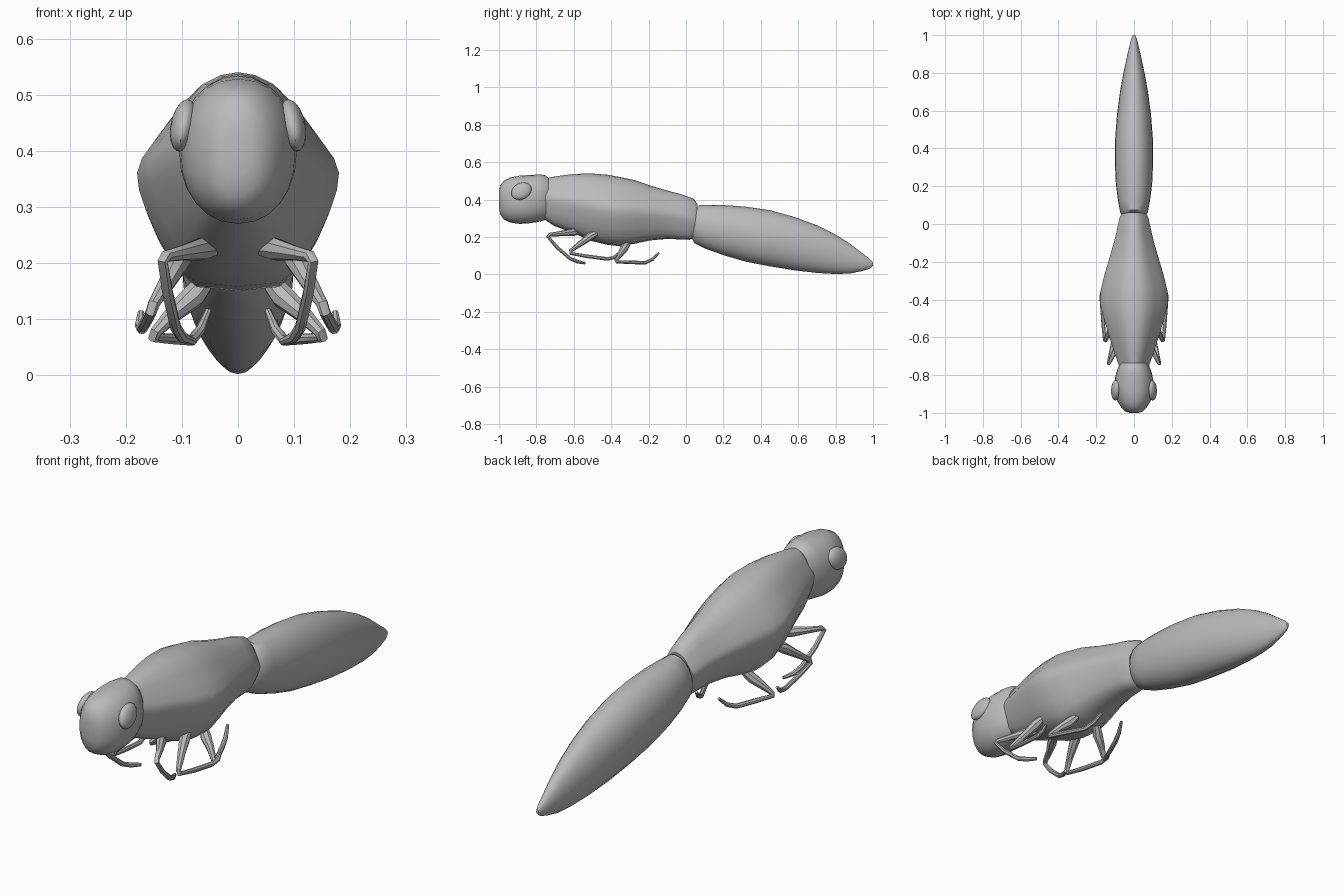
import bpy, bmesh, math
from mathutils import Matrix, Vector

cube = bpy.data.objects.get("Cube")
if cube:
    bpy.data.objects.remove(cube, do_unlink=True)

grey = bpy.data.materials.new("plain_grey")
grey.use_nodes = True
grey.diffuse_color = (0.5, 0.5, 0.5, 1)
grey.node_tree.nodes["Principled BSDF"].inputs["Base Color"].default_value = grey.diffuse_color


def finish(name, bm):
    """Turn a bmesh into a smooth-shaded grey object."""
    bmesh.ops.recalc_face_normals(bm, faces=bm.faces)
    mesh = bpy.data.meshes.new(name)
    bm.to_mesh(mesh)
    bm.free()
    mesh.materials.append(grey)
    obj = bpy.data.objects.new(name, mesh)
    bpy.context.collection.objects.link(obj)
    bpy.ops.object.select_all(action='DESELECT')
    obj.select_set(True)
    bpy.context.view_layer.objects.active = obj
    bpy.ops.object.shade_smooth_by_angle(angle=math.radians(40))
    return obj


def bridge(bm, rings):
    """Skin a row of equal rings and close both ends."""
    loops = [[bm.verts.new(p) for p in ring] for ring in rings]
    n = len(loops[0])
    for a, b in zip(loops, loops[1:]):
        for i in range(n):
            j = (i + 1) % n
            bm.faces.new((a[i], a[j], b[j], b[i]))
    bm.faces.new(loops[0])
    bm.faces.new(loops[-1])


def loft(name, half, sections):
    """Sections are (y, top, bottom, half width, lean) with a mirrored half profile."""
    outline = half + [(-u, v) for u, v in half[-2:0:-1]]
    rings = []
    for y, top, bottom, w, lean in sections:
        mid, h = (top + bottom) / 2, (top - bottom) / 2
        rings.append([(u * w, y + lean * v, mid + v * h) for u, v in outline])
    bm = bmesh.new()
    bridge(bm, rings)
    return finish(name, bm)


def round_half(power, steps=12):
    out = []
    for i in range(steps + 1):
        a = math.pi * i / steps
        c = math.cos(a)
        out.append((abs(math.sin(a)) ** power, math.copysign(abs(c) ** power, c)))
    out[0], out[-1] = (0, 1), (0, -1)
    return out


# Head
loft("head", round_half(0.92), [
    (-1.0, .44, .36, .025, 0), (-.993, .475, .32, .045, 0), (-.975, .50, .295, .065, 0),
    (-.94, .518, .277, .087, 0), (-.89, .528, .27, .102, 0), (-.84, .531, .273, .105, 0),
    (-.79, .534, .28, .095, 0), (-.755, .532, .29, .082, 0), (-.735, .515, .305, .07, 0)])

# Thorax, widest just above the middle with a flattened belly
thorax_half = [(0, 1), (.2, .97), (.4, .88), (.6, .68), (.8, .42), (.95, .22), (1, .08),
               (.98, -.08), (.91, -.28), (.8, -.52), (.64, -.78), (.42, -.96), (0, -1)]
loft("thorax", thorax_half, [
    (-.75, .495, .32, .065, .008), (-.755, .515, .30, .078, .012), (-.70, .525, .26, .098, .006),
    (-.60, .537, .22, .13, 0), (-.51, .54, .18, .158, 0), (-.42, .533, .158, .18, 0),
    (-.35, .52, .15, .176, 0), (-.27, .503, .165, .157, 0), (-.19, .475, .182, .133, 0),
    (-.10, .448, .19, .107, 0), (-.03, .43, .187, .09, 0), (.03, .405, .185, .077, .01),
    (.05, .375, .195, .068, .012)])

# Abdomen
loft("abdomen", round_half(1.0), [
    (.045, .355, .19, .06, .012), (.06, .372, .167, .073, .015), (.12, .372, .135, .084, .01),
    (.21, .37, .10, .096, 0), (.32, .362, .068, .101, 0), (.45, .343, .043, .1, 0),
    (.58, .307, .022, .09, 0), (.70, .263, .008, .074, 0), (.80, .213, .002, .056, 0),
    (.88, .162, .005, .039, 0), (.94, .115, .018, .025, 0), (.98, .085, .03, .015, 0),
    (1.0, .065, .045, .006, 0)])


def eye(name, side):
    """Flattened dome leaning in at the top and tilted up to the rear."""
    bm = bmesh.new()
    bmesh.ops.create_uvsphere(bm, u_segments=20, v_segments=12, radius=1)
    place = (Matrix.Translation((side * .097, -.88, .445))
             @ Matrix.Rotation(-side * .2, 4, 'Y') @ Matrix.Rotation(.5, 4, 'X')
             @ Matrix.Diagonal((.023, .057, .044, 1)))
    bmesh.ops.transform(bm, matrix=place, verts=bm.verts)
    finish(name, bm)


def leg(name, side, path):
    """Tapered tube through (x, y, z, radius) points."""
    pts = [Vector((side * p[0], p[1], p[2])) for p in path]
    rings = []
    ref = Vector((side, 0.3, 0.2))
    for i, p in enumerate(pts):
        back = (p - pts[max(i - 1, 0)]).normalized()
        ahead = (pts[min(i + 1, len(pts) - 1)] - p).normalized()
        t = (back + ahead).normalized()
        ref = (ref - t * ref.dot(t)).normalized()
        other = t.cross(ref)
        rings.append([p + path[i][3] * (ref * math.cos(k * math.pi / 4) + other * math.sin(k * math.pi / 4))
                      for k in range(8)])
    bm = bmesh.new()
    bridge(bm, rings)
    finish(name, bm)


# Each leg runs from hip through thigh and knee to the foot
LEGS = {
    "front_leg": [(.04, -.57, .225, .012), (.065, -.61, .225, .021), (.10, -.67, .218, .014),
                  (.128, -.728, .212, .011), (.134, -.738, .202, .01), (.125, -.69, .145, .01),
                  (.111, -.62, .085, .01), (.10, -.58, .068, .01), (.08, -.54, .06, .007)],
    "middle_leg": [(.095, -.47, .225, .014), (.105, -.51, .205, .022), (.125, -.56, .168, .016),
                   (.15, -.615, .127, .011), (.155, -.615, .112, .01), (.163, -.53, .097, .01),
                   (.171, -.42, .083, .01), (.175, -.385, .09, .009), (.173, -.365, .112, .006)],
    "hind_leg": [(.055, -.31, .17, .016), (.08, -.33, .14, .022), (.115, -.35, .11, .016),
                 (.146, -.372, .077, .011), (.15, -.368, .067, .01), (.12, -.30, .065, .01),
                 (.083, -.22, .062, .01), (.068, -.18, .08, .009), (.053, -.145, .115, .006)],
}
for side, label in ((1, "left"), (-1, "right")):
    eye(label + "_eye", side)
    for part, path in LEGS.items():
        leg(label + "_" + part, side, path)
